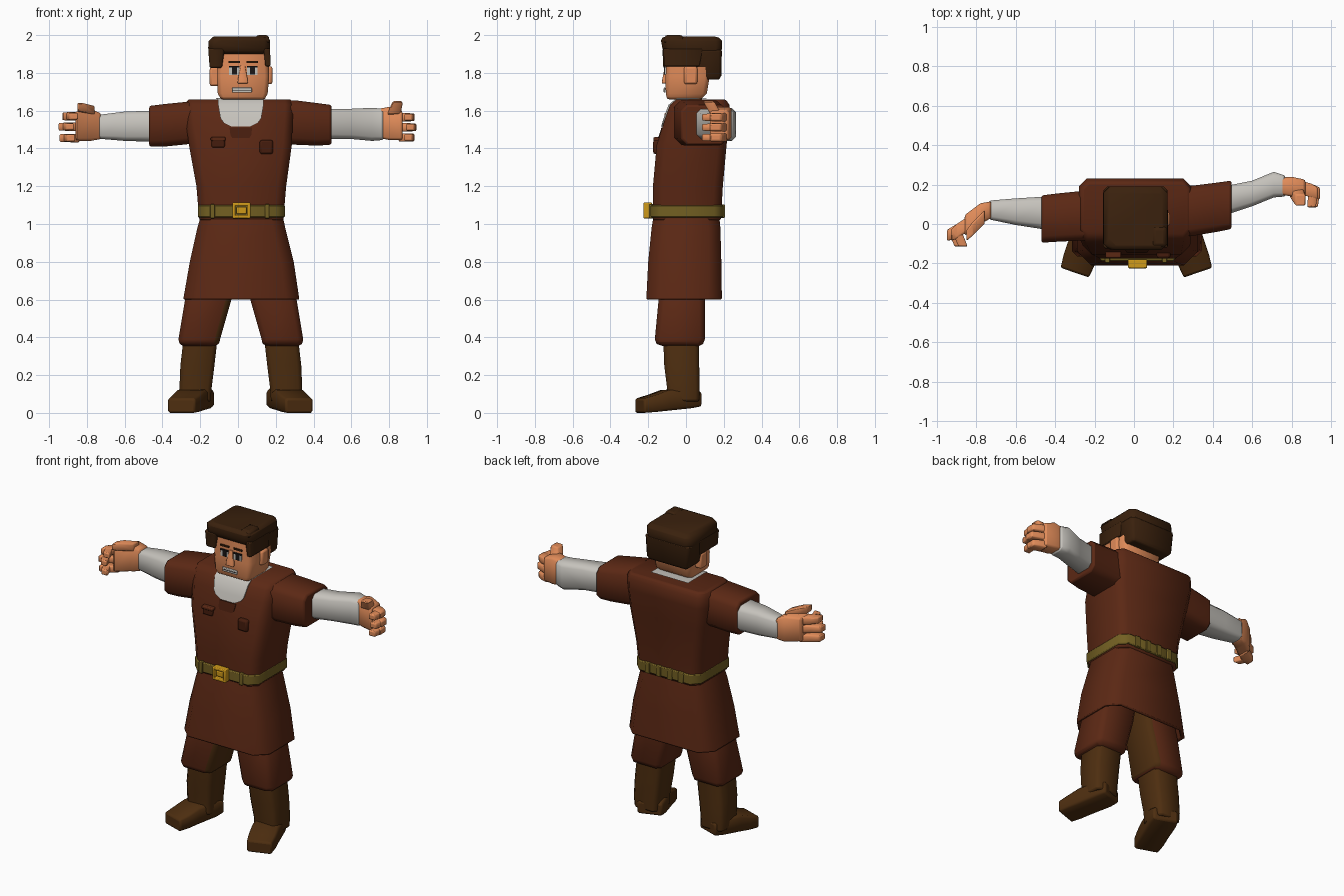
import bpy, bmesh, math
from mathutils import Matrix


def material(name, rgb):
    m = bpy.data.materials.new(name)
    m.diffuse_color = (*rgb, 1)
    return m


TUNIC = material("russet cloth", (0.105, 0.021, 0.007))
BOOT = material("brown leather", (0.075, 0.027, 0.005))
HAIR = material("dark brown hair", (0.042, 0.015, 0.004))
BELT = material("olive leather", (0.17, 0.115, 0.016))
GOLD = material("gold", (0.62, 0.32, 0.01))
SKIN = material("skin", (0.75, 0.26, 0.1))
SHIRT = material("pale linen", (0.56, 0.54, 0.5))
BLACK = material("black", (0.01, 0.008, 0.008))
DARK = material("dark russet", (0.06, 0.012, 0.004))


def loft(name, mat, rings, axis="z", chamfer=0.25, bevel=0.01, place=None):
    """Skin chamfered rectangles (t, u0, u1, v0, v1) stacked along an axis."""
    order = {"z": lambda t, u, v: (u, v, t),
             "x": lambda t, u, v: (t, u, v),
             "y": lambda t, u, v: (u, t, v)}[axis]
    bm = bmesh.new()
    loops = []
    for t, u0, u1, v0, v1 in rings:
        c = chamfer * min(u1 - u0, v1 - v0) / 2
        if chamfer:
            pts = [(u0 + c, v0), (u1 - c, v0), (u1, v0 + c), (u1, v1 - c),
                   (u1 - c, v1), (u0 + c, v1), (u0, v1 - c), (u0, v0 + c)]
        else:
            pts = [(u0, v0), (u1, v0), (u1, v1), (u0, v1)]
        loops.append([bm.verts.new(order(t, u, v)) for u, v in pts])
    n = len(loops[0])
    for a, b in zip(loops, loops[1:]):
        for i in range(n):
            j = (i + 1) % n
            bm.faces.new((a[i], a[j], b[j], b[i]))
    bm.faces.new(loops[0])
    bm.faces.new(loops[-1])
    bmesh.ops.recalc_face_normals(bm, faces=bm.faces)
    if place:
        bm.transform(place)
        bmesh.ops.recalc_face_normals(bm, faces=bm.faces)
    me = bpy.data.meshes.new(name)
    bm.to_mesh(me)
    bm.free()
    me.materials.append(mat)
    me.shade_smooth()
    me.set_sharp_from_angle(angle=math.radians(50))
    ob = bpy.data.objects.new(name, me)
    bpy.context.collection.objects.link(ob)
    if bevel:
        b = ob.modifiers.new("soft edges", "BEVEL")
        b.width, b.segments, b.angle_limit = bevel, 2, math.radians(50)
    return ob


def box(name, mat, x0, x1, y0, y1, z0, z1, bevel=0.0):
    return loft(name, mat, [(z0, x0, x1, y0, y1), (z1, x0, x1, y0, y1)],
                chamfer=0, bevel=bevel)


# Tunic: torso and hollow flared skirt
torso = [(1.02, -.205, .24, -.175, .185), (1.2, -.22, .255, -.175, .195),
         (1.42, -.26, .285, -.155, .215), (1.56, -.28, .29, -.11, .23),
         (1.63, -.28, .29, -.085, .23), (1.66, -.265, .28, -.05, .21)]
loft("tunic_torso", TUNIC, torso)
loft("tunic_skirt", TUNIC, [
    (.85, -.2, .24, -.16, .15), (.6, -.27, .31, -.19, .17),
    (.6, -.29, .325, -.21, .19), (.8, -.255, .295, -.2, .187),
    (.98, -.215, .25, -.182, .182), (1.05, -.195, .235, -.17, .175)], chamfer=.35)


def chest_y(z):
    for a, b in zip(torso, torso[1:]):
        if a[0] <= z <= b[0]:
            return a[3] + (b[3] - a[3]) * (z - a[0]) / (b[0] - a[0])


def chest_plate(name, mat, rows, lift, extra=()):
    rings = [(z, .015 - w, .015 + w, chest_y(z) - lift, chest_y(z) + .02) for z, w in rows]
    loft(name, mat, rings + list(extra), chamfer=0, bevel=0)


# Shirt showing in the neckline, neck slit and pockets
chest_plate("shirt_front", SHIRT,
            [(1.515, .05), (1.535, .09), (1.56, .108), (1.63, .12), (1.658, .12)], .008,
            [(1.668, -.12, .15, -.045, .15)])
chest_plate("neck_slit", DARK, [(1.455, .045), (1.47, .055), (1.51, .06)], .004)
box("pocket_a", DARK, -.14, -.07, -.168, -.12, 1.405, 1.45, .008)
box("pocket_flap", TUNIC, -.145, -.065, -.172, -.12, 1.44, 1.46, .006)
box("pocket_b", DARK, .115, .185, -.174, -.12, 1.37, 1.445, .012)

# Belt, loops and buckle
loft("belt", BELT, [(1.035, -.213, .248, -.187, .198), (1.1, -.213, .248, -.187, .2)],
     bevel=.006)
for x in (-.135, .155):
    box("belt_loop_front", BELT, x - .012, x + .012, -.197, -.17, 1.03, 1.105, .004)
for x in (-.12, -.04, .04, .12):
    box("belt_loop_back", BELT, x, x + .035, .18, .206, 1.033, 1.103, .004)
for z in (1.03, 1.095):
    box("buckle_bar", GOLD, -.03, .066, -.225, -.18, z, z + .018, .005)
for x in (-.03, .048):
    box("buckle_post", GOLD, x, x + .018, -.225, -.18, 1.03, 1.113, .005)
box("buckle_centre", GOLD, -.008, .045, -.215, -.18, 1.053, 1.09, .006)

# Legs and boots
for s, side in ((-1, "right"), (1, "left")):
    def span(a, b):
        return tuple(sorted((.015 + s * a, .015 + s * b)))
    leg = loft(side + "_trouser", TUNIC, [
        (.35, *span(.15, .295), -.11, .06), (.365, *span(.115, .325), -.155, .09),
        (.39, *span(.11, .33), -.165, .1), (.6, *span(.05, .295), -.145, .1),
        (.84, *span(.01, .22), -.13, .1)])
    if s < 0:  # leather inseam on one leg
        leg.data.materials.append(BOOT)
        for p in leg.data.polygons:
            if p.normal.x > .5:
                p.material_index = 1
    loft(side + "_boot_shaft", BOOT, [
        (.06, *span(.16, .32), -.1, .07), (.13, *span(.155, .325), -.1, .072),
        (.25, *span(.14, .32), -.115, .07), (.38, *span(.125, .305), -.12, .07)])
    place = Matrix.Translation((.012 + s * .235, -.02, 0)) @ Matrix.Rotation(s * .33, 4, "Z")
    loft(side + "_boot_foot", BOOT, [
        (.085, -.075, .075, .035, .11), (.03, -.085, .085, .025, .13),
        (-.1, -.083, .083, .012, .12), (-.17, -.083, .083, .005, .095),
        (-.24, -.076, .076, 0, .075)], axis="y", place=place)

# Sleeves and forearms
loft("left_sleeve", TUNIC, [(.2, -.07, .19, 1.43, 1.655), (.3, -.06, .195, 1.42, 1.655),
     (.42, -.04, .21, 1.415, 1.64), (.495, -.025, .22, 1.42, 1.63)], "x", .3)
loft("right_sleeve", TUNIC, [(-.2, -.08, .17, 1.43, 1.65), (-.29, -.085, .165, 1.42, 1.645),
     (-.39, -.09, .155, 1.41, 1.635), (-.47, -.095, .145, 1.41, 1.625)], "x", .3)
loft("left_forearm", SHIRT, [(.45, .04, .19, 1.45, 1.61), (.6, .09, .22, 1.45, 1.61),
     (.71, .135, .265, 1.44, 1.615), (.77, .14, .245, 1.445, 1.61)], "x", .35)
loft("right_forearm", SHIRT, [(-.44, -.03, .14, 1.435, 1.6), (-.6, -.005, .13, 1.44, 1.595),
     (-.72, .02, .12, 1.45, 1.58), (-.74, .025, .115, 1.45, 1.575)], "x", .35)

# Left hand, fingers curling forward
loft("left_palm", SKIN, [(.745, .15, .235, 1.455, 1.61), (.8, .14, .24, 1.445, 1.62),
     (.87, .125, .225, 1.445, 1.6)], "x")
loft("left_thumb", SKIN, [(1.58, .79, .86, .13, .19), (1.63, .81, .87, .1, .16),
     (1.65, .82, .87, .09, .15)])
for z, tip in ((1.565, .935), (1.512, .945), (1.458, .935)):
    loft("left_finger", SKIN, [(.85, .15, .22, z - .022, z + .022),
         (.9, .135, .205, z - .022, z + .022), (tip, .125, .185, z - .02, z + .02)], "x")
    loft("left_fingertip", SKIN, [(.16, tip - .05, tip, z - .02, z + .02),
         (.085, tip - .055, tip - .012, z - .018, z + .018)], "y")

# Right hand, fingers reaching forward
loft("right_palm", SKIN, [(-.725, .03, .115, 1.45, 1.585), (-.78, .0, .105, 1.44, 1.61),
     (-.86, -.06, .045, 1.44, 1.595)], "x")
loft("right_thumb", SKIN, [(-.76, .0, .07, 1.58, 1.625), (-.82, -.06, .01, 1.59, 1.64),
     (-.85, -.085, -.03, 1.595, 1.64)], "x")
for z, tip in ((1.57, -.93), (1.515, -.95), (1.455, -.945)):
    loft("right_finger", SKIN, [(-.84, -.035, .04, z - .023, z + .023),
         (-.9, -.075, .0, z - .022, z + .022), (tip, -.085, -.03, z - .02, z + .02)], "x")
    loft("right_fingertip", SKIN, [(-.05, tip + .01, tip + .06, z - .02, z + .02),
         (-.115, tip + .04, tip + .085, z - .018, z + .018)], "y")

# Neck and head
loft("neck", SKIN, [(1.58, -.05, .09, -.085, .08), (1.72, -.05, .09, -.04, .09)], chamfer=.4)
loft("head", SKIN, [(1.66, -.09, .14, -.1, .08), (1.69, -.107, .157, -.107, .11),
     (1.78, -.112, .165, -.108, .125), (1.93, -.11, .16, -.1, .13)], chamfer=.2)
loft("nose", SKIN, [(1.745, -.002, .052, -.128, -.1), (1.77, .0, .05, -.125, -.1),
     (1.84, .015, .037, -.11, -.1)], bevel=.004)
box("right_ear", SKIN, -.15, -.1, -.01, .06, 1.73, 1.83, .012)
box("left_ear", SKIN, .15, .182, -.01, .06, 1.74, 1.835, .012)

# Eyes, brows and mouth
for x in (-.02, .075):
    box("eye_white", SHIRT, x - .027, x + .027, -.113, -.104, 1.79, 1.83)
    box("pupil", BLACK, x - .012, x + .016, -.116, -.107, 1.792, 1.828)
    box("lash", BLACK, x - .028, x + .028, -.117, -.108, 1.828, 1.836)
    box("brow", HAIR, x - .03, x + .03, -.113, -.104, 1.853, 1.863)
box("teeth", SHIRT, -.032, .073, -.118, -.109, 1.695, 1.722, .004)
box("mouth_line", BLACK, -.03, .07, -.1195, -.117, 1.707, 1.71)

# Hair: crown, back, fringe and side locks
loft("hair_crown", HAIR, [(1.895, -.15, .165, -.105, .185), (1.93, -.158, .17, -.125, .19),
     (1.97, -.155, .17, -.132, .19), (1.992, -.13, .165, -.13, .175)],
     chamfer=.2, bevel=.02)
loft("hair_back", HAIR, [(1.765, -.125, .15, .055, .175), (1.785, -.14, .16, .05, .187),
     (1.92, -.155, .17, .02, .19)], chamfer=.2, bevel=.012)
loft("hair_side_right", HAIR, [(1.825, -.15, -.085, -.12, .07), (1.93, -.158, -.07, -.125, .09)])
loft("hair_side_left", HAIR, [(1.835, .145, .172, -.115, .07), (1.93, .135, .17, -.12, .09)],
     bevel=.006)
loft("hair_tuft", HAIR, [(1.96, .08, .17, -.12, .0), (2.0, .1, .16, -.11, -.02)], bevel=.012)
